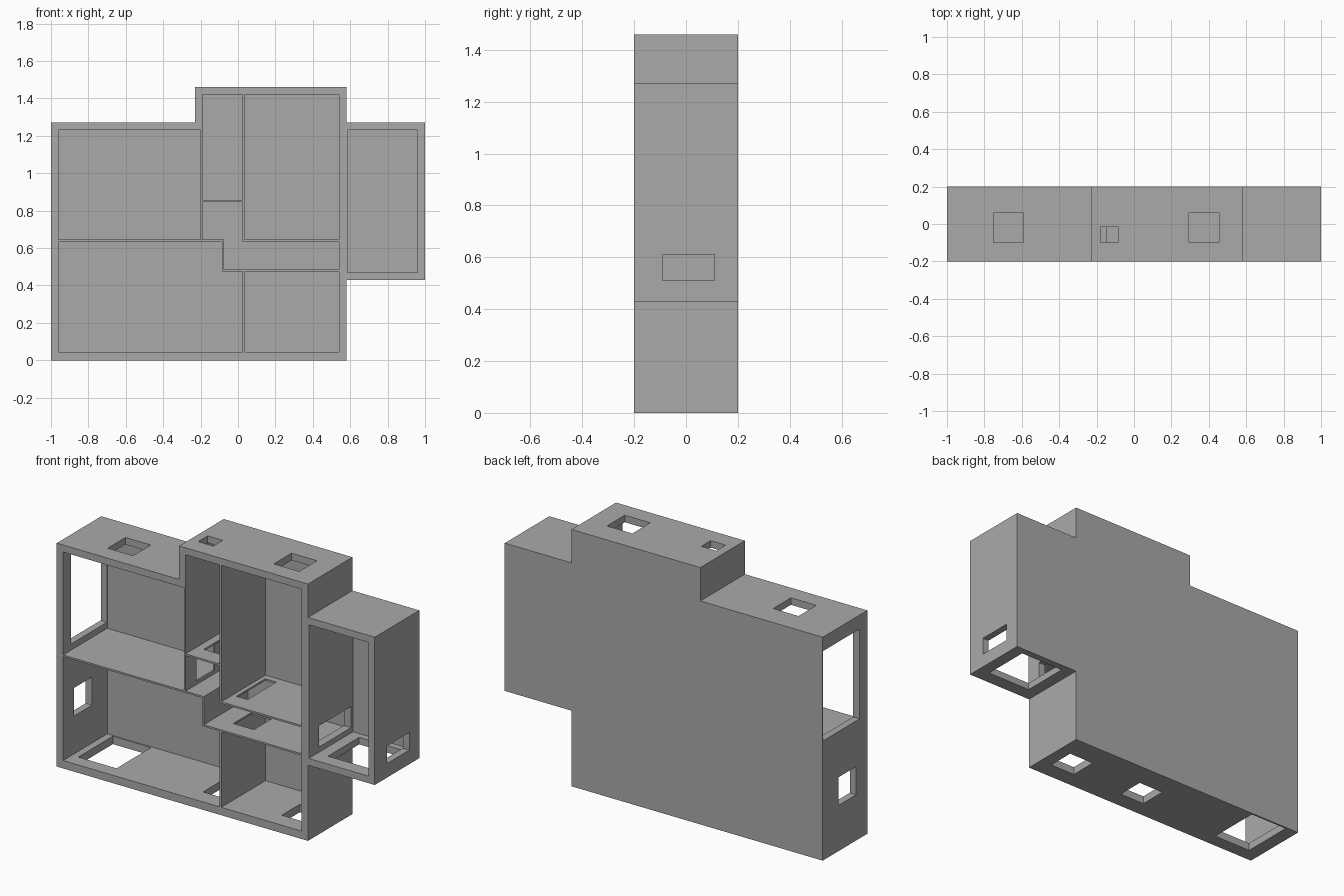
import bpy
import bmesh

cube = bpy.data.objects.get("Cube")
if cube:
    bpy.data.objects.remove(cube, do_unlink=True)

FRONT, BACK, INNER = -0.2, 0.2, 0.197

grey = bpy.data.materials.new("plain grey")
grey.use_nodes = True
grey.diffuse_color = (0.4, 0.4, 0.4, 1)
grey.node_tree.nodes["Principled BSDF"].inputs["Base Color"].default_value = (0.4, 0.4, 0.4, 1)


def add_prism(bm, outline, y0, y1):
    """Extrude an x-z outline from y0 to y1."""
    face = bm.faces.new([bm.verts.new((x, y0, z)) for x, z in outline])
    out = bmesh.ops.extrude_face_region(bm, geom=[face])
    moved = [v for v in out["geom"] if isinstance(v, bmesh.types.BMVert)]
    bmesh.ops.translate(bm, verts=moved, vec=(0, y1 - y0, 0))


def rect(x0, x1, z0, z1):
    return [(x0, z0), (x1, z0), (x1, z1), (x0, z1)]


def make_object(name, prisms):
    bm = bmesh.new()
    for outline, y0, y1 in prisms:
        add_prism(bm, outline, y0, y1)
    bmesh.ops.recalc_face_normals(bm, faces=bm.faces)
    mesh = bpy.data.meshes.new(name)
    bm.to_mesh(mesh)
    bm.free()
    mesh.materials.append(grey)
    obj = bpy.data.objects.new(name, mesh)
    bpy.context.collection.objects.link(obj)
    return obj


# Stepped outer block
shell = make_object("house_shell", [([
    (-1, 0), (0.58, 0), (0.58, 0.43), (1, 0.43), (1, 1.27), (0.58, 1.27),
    (0.58, 1.46), (-0.23, 1.46), (-0.23, 1.27), (-1, 1.27)], FRONT, BACK)])

# Rooms, open at the front
rooms = [
    rect(-0.96, -0.2, 0.645, 1.23),        # upper left room
    rect(0.035, 0.54, 0.045, 0.475),       # lower middle room
    rect(-0.19, 0.025, 0.857, 1.42),       # narrow tower room
    rect(0.035, 0.54, 0.645, 1.42),        # wide tower room
    rect(0.585, 0.96, 0.47, 1.23),         # right room
    [(-0.96, 0.045), (0.025, 0.045), (0.025, 0.475), (-0.085, 0.475),
     (-0.085, 0.635), (-0.96, 0.635)],     # lower left room
    [(-0.075, 0.485), (0.54, 0.485), (0.54, 0.635), (0.025, 0.635),
     (0.025, 0.847), (-0.19, 0.847), (-0.19, 0.645), (-0.075, 0.645)],  # passage
]
room_cutter = make_object("room_cutter", [(r, FRONT - 0.1, INNER) for r in rooms])

# Openings through walls, floors and roofs: x range, z range, y range
HATCH = (-0.1, 0.06)
openings = [
    ((-1.05, -0.94), (0.68, 1.19), (-0.13, 0.196)),   # large left window
    ((-1.05, -0.94), (0.26, 0.42), HATCH),            # small left window
    ((0.94, 1.05), (0.51, 0.61), (-0.09, 0.11)),      # right slot window
    ((-0.75, -0.59), (1.2, 1.3), HATCH),              # left roof hatch
    ((0.295, 0.455), (1.4, 1.5), HATCH),              # tower roof hatch
    ((-0.18, -0.085), (1.4, 1.5), (-0.1, -0.015)),    # small roof hatch
    ((-0.92, -0.68), (-0.05, 0.06), (-0.12, 0.19)),   # large floor hatch
    ((-0.15, 0.01), (-0.05, 0.06), HATCH),            # middle floor hatch
    ((0.345, 0.505), (-0.05, 0.06), HATCH),           # right floor hatch
    ((0.65, 0.93), (0.4, 0.49), (-0.12, 0.16)),       # right room floor hatch
    ((-0.145, 0.0), (0.84, 0.865), HATCH),            # narrow room hatch
    ((-0.21, -0.18), (0.665, 0.825), HATCH),          # passage side door
    ((0.04, 0.17), (0.465, 0.495), HATCH),            # passage floor hatch
    ((0.06, 0.13), (0.625, 0.655), (-0.1, 0.16)),     # tower floor hatch
    ((0.53, 0.6), (0.5, 0.62), (-0.11, 0.18)),        # passage end door
]
opening_cutter = make_object(
    "opening_cutter", [(rect(*xs, *zs), *ys) for xs, zs, ys in openings])

# Cut the shell, then drop the helpers
for cutter in (room_cutter, opening_cutter):
    cutter.hide_render = True
    mod = shell.modifiers.new(cutter.name, 'BOOLEAN')
    mod.operation = 'DIFFERENCE'
    mod.solver = 'EXACT'
    mod.object = cutter

bpy.context.view_layer.update()
graph = bpy.context.evaluated_depsgraph_get()
result = bpy.data.meshes.new_from_object(shell.evaluated_get(graph))
shell.modifiers.clear()
shell.data = result
for cutter in (room_cutter, opening_cutter):
    bpy.data.objects.remove(cutter, do_unlink=True)
